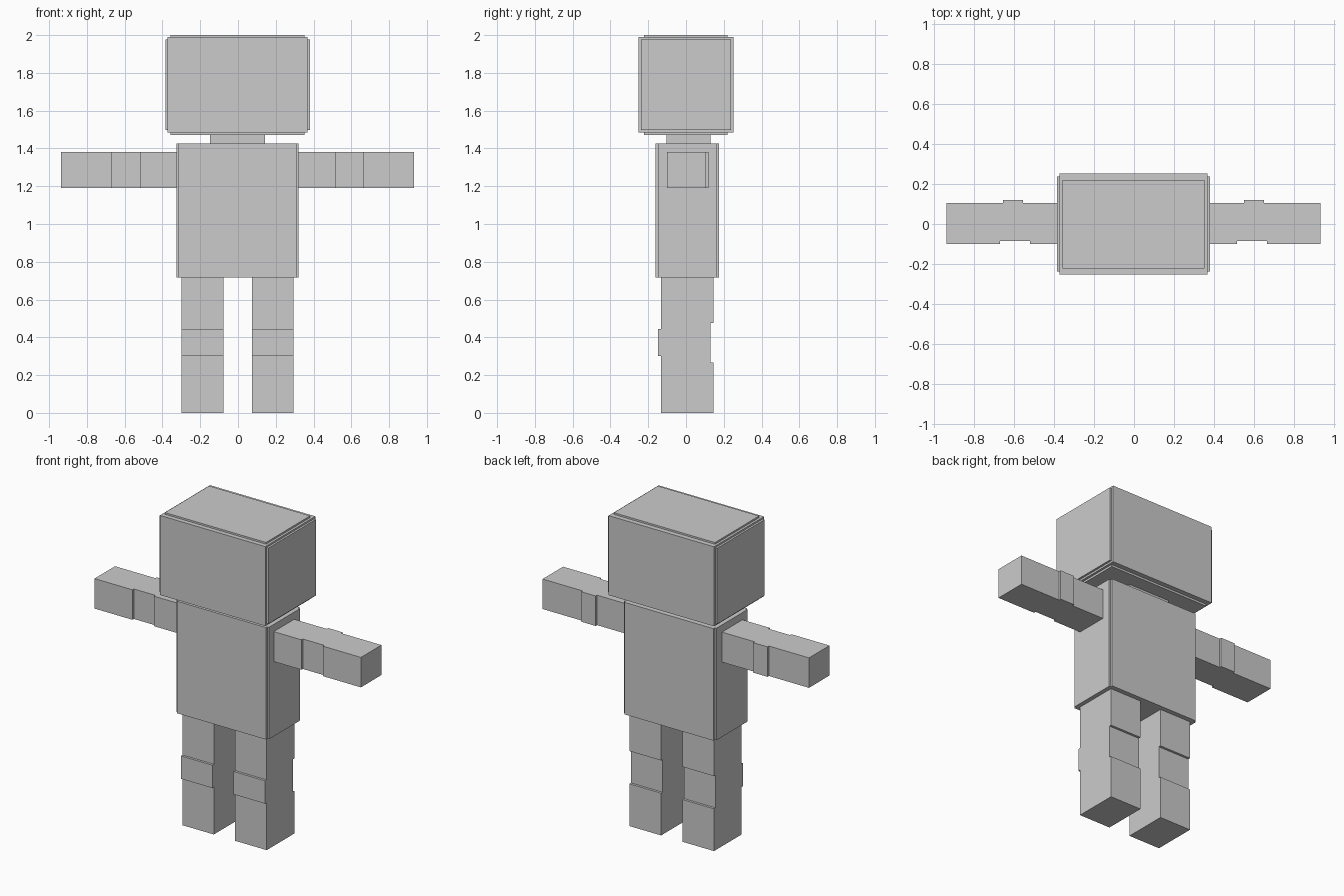
import bpy, bmesh

if "Cube" in bpy.data.objects:
    bpy.data.objects.remove(bpy.data.objects["Cube"])

grey = bpy.data.materials.new("plain grey")
grey.diffuse_color = (0.6, 0.6, 0.6, 1)
grey.use_nodes = True
grey.node_tree.nodes["Principled BSDF"].inputs["Base Color"].default_value = grey.diffuse_color


def add_object(name, bm):
    bmesh.ops.recalc_face_normals(bm, faces=bm.faces)
    mesh = bpy.data.meshes.new(name)
    bm.to_mesh(mesh)
    bm.free()
    mesh.materials.append(grey)
    obj = bpy.data.objects.new(name, mesh)
    bpy.context.collection.objects.link(obj)
    return obj


def box(name, x, y, z):
    """Box from (min, max) pairs."""
    bm = bmesh.new()
    bmesh.ops.create_cube(bm, size=1)
    for v in bm.verts:
        v.co = [r[0] if c < 0 else r[1] for c, r in zip(v.co, (x, y, z))]
    return add_object(name, bm)


def stepped_block(name, *boxes):
    """Union of nested boxes, giving raised panels on each side."""
    base = box(name, *boxes[0])
    for extents in boxes[1:]:
        other = box(name + "_panel", *extents)
        mod = base.modifiers.new("union", 'BOOLEAN')
        mod.operation, mod.solver, mod.object = 'UNION', 'EXACT', other
        bpy.context.view_layer.objects.active = base
        bpy.ops.object.modifier_apply(modifier=mod.name)
        bpy.data.objects.remove(other)
    return base


def prism(name, outline, start, end, place):
    """Extrude an outline between two offsets; place maps (a, b, offset) to xyz."""
    bm = bmesh.new()
    face = bm.faces.new([bm.verts.new(place(a, b, start)) for a, b in outline])
    shift = [q - p for p, q in zip(place(0, 0, start), place(0, 0, end))]
    top = bmesh.ops.extrude_face_region(bm, geom=[face])
    verts = [g for g in top["geom"] if isinstance(g, bmesh.types.BMVert)]
    bmesh.ops.translate(bm, verts=verts, vec=shift)
    return add_object(name, bm)


# Head with raised side, front/back and top/bottom panels
stepped_block("head",
              ((-0.372, 0.367), (-0.251, 0.251), (1.485, 1.989)),
              ((-0.385, 0.38), (-0.238, 0.238), (1.497, 1.978)),
              ((-0.357, 0.352), (-0.222, 0.22), (1.472, 2.0)))

# Neck
box("neck", (-0.149, 0.143), (-0.104, 0.129), (1.425, 1.474))

# Torso with raised front/back and side panels
stepped_block("torso",
              ((-0.315, 0.31), (-0.161, 0.175), (0.716, 1.426)),
              ((-0.326, 0.321), (-0.148, 0.161), (0.716, 1.426)))

# Arms: elbow is notched at the front and raised at the back
arm = [(0.315, -0.1), (0.517, -0.1), (0.517, -0.086), (0.667, -0.086),
       (0.667, -0.1), (0.934, -0.1), (0.934, 0.105), (0.652, 0.105),
       (0.652, 0.119), (0.552, 0.119), (0.552, 0.105), (0.315, 0.105)]
# Legs: knee is raised at the front and notched at the back
leg = [(-0.132, 0), (-0.132, 0.3), (-0.147, 0.3), (-0.147, 0.445),
       (-0.132, 0.445), (-0.132, 0.717), (0.13, 0.717), (0.13, 0.475),
       (0.13, 0.268), (0.145, 0.268), (0.145, 0)]
leg[7:8] = [(0.145, 0.717), (0.145, 0.475), (0.13, 0.475)]
leg.pop(6)

for side, s in (("right", 1), ("left", -1)):
    prism(side + "_arm", arm, 1.19, 1.38, lambda a, b, o: (s * a - 0.002, b, o))
    prism(side + "_leg", leg, 0.075, 0.296, lambda a, b, o: (s * o - 0.002, a, b))
